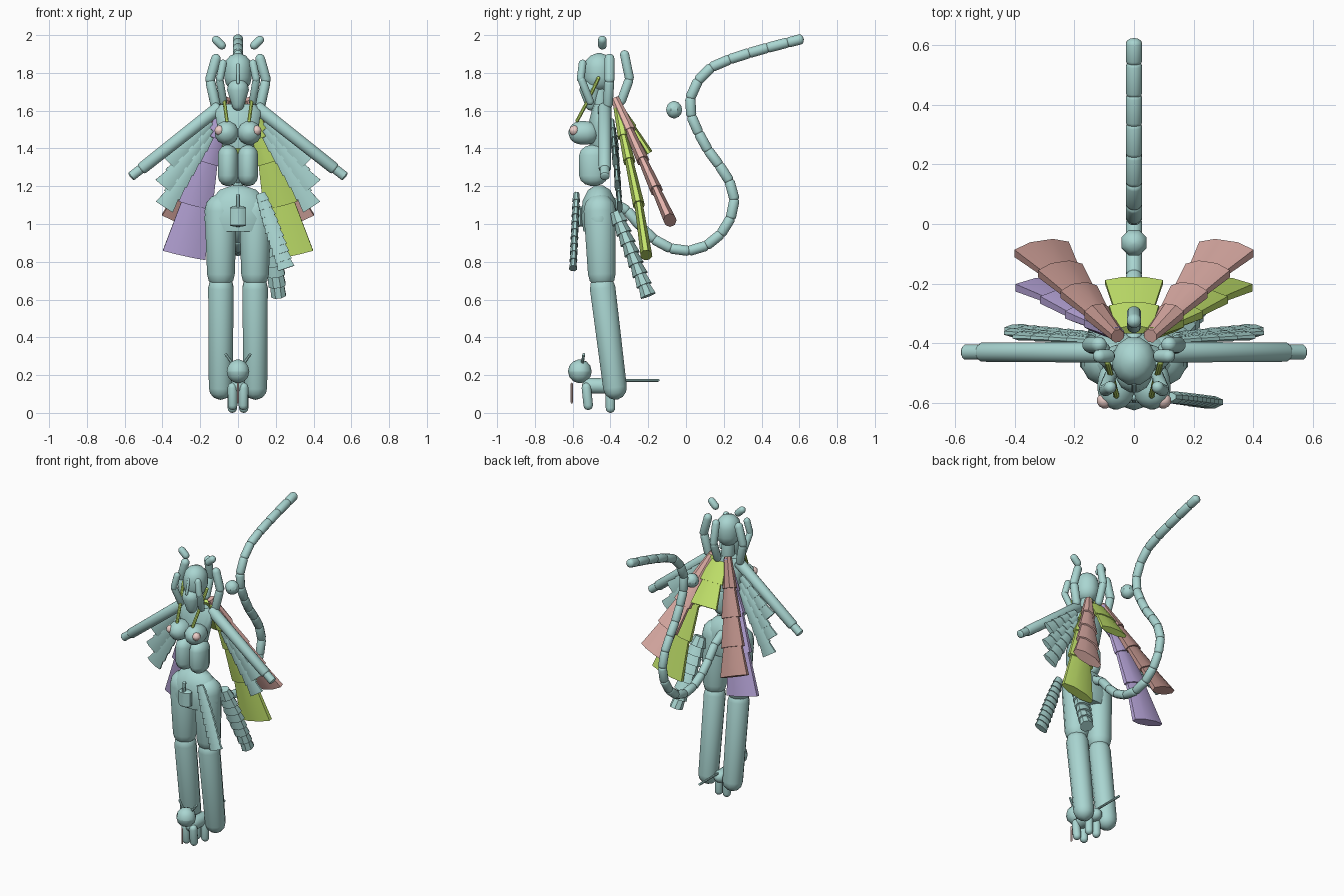
import bpy, bmesh, math
from mathutils import Vector as V

if "Cube" in bpy.data.objects:
    bpy.data.objects.remove(bpy.data.objects["Cube"])

def mat(name, c):
    m = bpy.data.materials.new(name)
    m.diffuse_color = (*c, 1)
    m.use_nodes = True
    m.node_tree.nodes["Principled BSDF"].inputs["Base Color"].default_value = m.diffuse_color
    return m

TEAL = mat("teal", (0.40, 0.67, 0.64))
LIME = mat("lime", (0.55, 0.78, 0.15))
PURPLE = mat("purple", (0.48, 0.38, 0.70))
PINK = mat("pink", (0.76, 0.44, 0.40))
ROSE = mat("dark_rose", (0.50, 0.28, 0.25))
SKIN = mat("blush", (0.85, 0.62, 0.58))

def loft(name, rings, side=(1, 0, 0), m=TEAL, n=12):
    """Elliptical rings (centre, half width, half thickness) joined along one axis."""
    axis = (V(rings[-1][0]) - V(rings[0][0])).normalized()
    s = V(side)
    if abs(s.dot(axis)) > 0.95:
        s = V((0, 1, 0))
    s = (s - axis * s.dot(axis)).normalized()
    t = axis.cross(s)
    bm = bmesh.new()
    loops = []
    for c, w, h in rings:
        loops.append([bm.verts.new(V(c) + s * w * math.cos(2 * math.pi * (k + .5) / n)
                                   + t * h * math.sin(2 * math.pi * (k + .5) / n)) for k in range(n)])
    for a, b in zip(loops, loops[1:]):
        for k in range(n):
            bm.faces.new((a[k], a[(k + 1) % n], b[(k + 1) % n], b[k]))
    bm.faces.new(loops[0][::-1])
    bm.faces.new(loops[-1])
    bmesh.ops.recalc_face_normals(bm, faces=bm.faces)
    me = bpy.data.meshes.new(name)
    bm.to_mesh(me)
    bm.free()
    me.materials.append(m)
    ob = bpy.data.objects.new(name, me)
    bpy.context.collection.objects.link(ob)
    return ob

def capsule(name, a, b, r1, r2=None, flat=1, m=TEAL, n=12, side=(1, 0, 0), cap=1):
    """Round-ended limb; a and b are the extreme tips."""
    r2 = r2 or r1
    a, b = V(a), V(b)
    L = (b - a).length
    d = (b - a) / L
    k = min(cap, 0.5 * L / max(r1, r2))
    rings = []
    for q in (8, 35, 62, 90):
        q = math.radians(q)
        rings.append((a + d * r1 * k * (1 - math.cos(q)), r1 * math.sin(q), r1 * flat * math.sin(q)))
    for q in (90, 62, 35, 8):
        q = math.radians(q)
        rings.append((b - d * r2 * k * (1 - math.cos(q)) + d * 1e-5, r2 * math.sin(q), r2 * flat * math.sin(q)))
    return loft(name, rings, side, m, n)

def ball(name, c, r, m=TEAL, n=12):
    c = V(c)
    return capsule(name, c - V((0, 0, r)), c + V((0, 0, r)), r, m=m, n=n)

def chain(name, pts, widths, thick, m=TEAL, n=8, side=(1, 0, 0), flare=0.8):
    """Overlapping flared plates along a path."""
    for i, (a, b) in enumerate(zip(pts, pts[1:])):
        w1, w2 = widths[i] * flare, widths[i + 1]
        a, b = V(a), V(b)
        loft(f"{name}_{i + 1}", [(a - (b - a) * .08, w1, thick * .7), (b, w2, thick)], side, m, n)

def steps(a, b, n):
    return [V(a).lerp(V(b), i / n) for i in range(n + 1)]

# torso, hips and head
loft("hips", [((0, -.46, 1.205), .03, .02), ((0, -.46, 1.18), .10, .06), ((0, -.46, 1.12), .15, .09),
              ((0, -.46, 1.03), .184, .095), ((0, -.46, .96), .16, .085)], n=16)
loft("shoulders", [((0, -.45, 1.40), .08, .06), ((0, -.46, 1.50), .11, .065),
                   ((0, -.45, 1.60), .125, .05), ((0, -.45, 1.635), .09, .04)], n=16)
capsule("neck", (0, -.45, 1.56), (0, -.46, 1.78), .042)
capsule("head", (0, -.46, 1.70), (0, -.46, 1.905), .075, flat=1.1)
capsule("muzzle", (0, -.50, 1.60), (0, -.51, 1.77), .035, .06)
capsule("brow_lock", (0, -.56, 1.74), (0, -.53, 1.85), .009)
capsule("back_hair_lower", (0, -.35, 1.63), (0, -.295, 1.78), .025)
capsule("back_hair_upper", (0, -.295, 1.75), (0, -.33, 1.92), .025)
capsule("belt_plate", (0, -.57, .985), (0, -.57, 1.095), .046, flat=.7, n=8, cap=.2)
capsule("belt_pin", (0, -.59, 1.05), (0, -.58, 1.16), .012, n=8)

# paired body parts
for sx, tag in ((-1, "left"), (1, "right")):
    def p(x, y, z):
        return (sx * x, y, z)
    capsule(f"thigh_{tag}", p(.092, -.46, 1.16), p(.09, -.443, .66), .088, .076)
    capsule(f"shin_{tag}", p(.09, -.45, .73), p(.092, -.368, .07), .07, .065)
    capsule(f"abdomen_{tag}", p(.053, -.49, 1.20), p(.053, -.49, 1.42), .056, flat=1.4)
    capsule(f"chest_{tag}", p(.058, -.46, 1.48), p(.062, -.622, 1.485), .064)
    ball(f"chest_tip_{tag}", p(.098, -.592, 1.495), .027, SKIN)
    capsule(f"arm_{tag}", p(.09, -.43, 1.625), p(.52, -.43, 1.285), .036, .033, cap=.5)
    capsule(f"hand_{tag}", p(.49, -.43, 1.31), p(.57, -.43, 1.248), .026, cap=.3)
    capsule(f"floating_ear_{tag}", p(.07, -.443, 1.93), p(.132, -.443, 1.99), .023)
    # hair strands
    capsule(f"side_hair_upper_{tag}", p(.11, -.405, 1.90), p(.155, -.405, 1.74), .027)
    capsule(f"side_hair_lower_{tag}", p(.15, -.405, 1.77), p(.115, -.415, 1.61), .027)
    capsule(f"front_hair_upper_{tag}", p(.075, -.545, 1.87), p(.10, -.56, 1.75), .021)
    capsule(f"front_hair_lower_{tag}", p(.10, -.56, 1.78), p(.075, -.50, 1.63), .021)
    # lime cords
    capsule(f"cord_upper_{tag}", p(.09, -.46, 1.78), p(.075, -.52, 1.65), .010, m=LIME, n=8)
    capsule(f"cord_lower_{tag}", p(.075, -.51, 1.67), p(.058, -.58, 1.54), .010, m=LIME, n=8)
    # sleeve feathers, three overlapping fans below the arm
    for j, (ex, ez) in enumerate(((.37, 1.33), (.395, 1.20), (.39, 1.09))):
        a, b = p(.15, -.39 + j * .008, 1.54 - j * .04), p(ex, -.375 + j * .012, ez)
        cnt = 4 + j
        chain(f"sleeve_feather_{tag}_{j + 1}", steps(a, b, cnt),
              [.028 + .03 * i / cnt for i in range(cnt + 1)], .016)
    # rear wings
    chain(f"rear_wing_{tag}", steps(p(.06, -.37, 1.65), p(.31, -.085, 1.02), 4),
          (.03, .05, .07, .085, .105), .035, PINK if sx > 0 else ROSE)
    # lower wings
    chain(f"lower_wing_{tag}", [p(.06, -.365, 1.64), p(.12, -.33, 1.46), p(.165, -.30, 1.33),
          p(.225, -.25, 1.10), p(.285, -.21, .835)], (.03, .055, .075, .10, .125), .033,
          LIME if sx > 0 else PURPLE)

# central back panel
chain("back_panel", [(0, -.35, 1.62), (0, -.28, 1.51), (0, -.195, 1.375)], (.08, .09, .105), .022, LIME)

# hanging sashes on one hip
chain("front_sash", steps((.12, -.58, 1.16), (.255, -.598, .765), 10),
      [.028 + .022 * math.sin(math.pi * min(1, i / 7 + .1) * .5) for i in range(11)], .022)
chain("rear_sash", steps((.15, -.37, 1.06), (.215, -.20, .62), 8),
      [.05, .055, .06, .065, .065, .06, .055, .05, .042], .045)

# segmented tail: smooth path resampled at an even pitch
ctrl = [(-.40, 1.12), (-.31, 1.07), (-.22, .963), (-.116, .884), (0, .857), (.095, .878), (.185, .947),
        (.248, 1.06), (.253, 1.16), (.21, 1.265), (.13, 1.37), (.07, 1.475), (.02, 1.60),
        (.03, 1.69), (.095, 1.80), (.20, 1.86), (.385, 1.92), (.615, 1.98)]
ctrl = [V((0, *c)) for c in ctrl]
path = []
for i in range(len(ctrl) - 1):
    a, b, c, d = ctrl[max(i - 1, 0)], ctrl[i], ctrl[i + 1], ctrl[min(i + 2, len(ctrl) - 1)]
    for k in range(20):
        u = k / 20
        path.append(.5 * (2 * b + (c - a) * u + (2 * a - 5 * b + 4 * c - d) * u * u
                          + (3 * b - a - 3 * c + d) * u ** 3))
path.append(ctrl[-1])
joints, run = [path[0]], 0
for a, b in zip(path, path[1:]):
    run += (b - a).length
    if run >= .098:
        joints.append(b)
        run = 0
if run > .03:
    joints.append(path[-1])
for i, (a, b) in enumerate(zip(joints, joints[1:])):
    d = (b - a) * .1
    capsule(f"tail_segment_{i + 1}", a - d, b + d, .028, cap=.7)
ball("floating_orb", (0, -.063, 1.605), .046, n=8)

# small animal at the feet
ball("pet_head", (0, -.562, .22), .063, n=10)
capsule("pet_body", (0, -.55, .145), (0, -.33, .14), .042)
capsule("pet_tail", (0, -.35, .172), (0, -.14, .172), .008, n=8)
capsule("pet_tongue", (0, -.605, .16), (0, -.605, .05), .006, m=SKIN, n=8)
for sx, tag in ((-1, "left"), (1, "right")):
    capsule(f"pet_ear_{tag}", (sx * .03, -.55, .26), (sx * .068, -.54, .315), .008, n=8)
    capsule(f"pet_front_leg_{tag}", (sx * .03, -.53, .16), (sx * .028, -.515, .015), .026)
    capsule(f"pet_back_leg_{tag}", (sx * .03, -.40, .16), (sx * .03, -.40, .0), .026)

bpy.ops.object.select_all(action='SELECT')
bpy.context.view_layer.objects.active = bpy.data.objects["head"]
bpy.ops.object.shade_smooth_by_angle(angle=math.radians(38))
bpy.ops.object.select_all(action='DESELECT')
